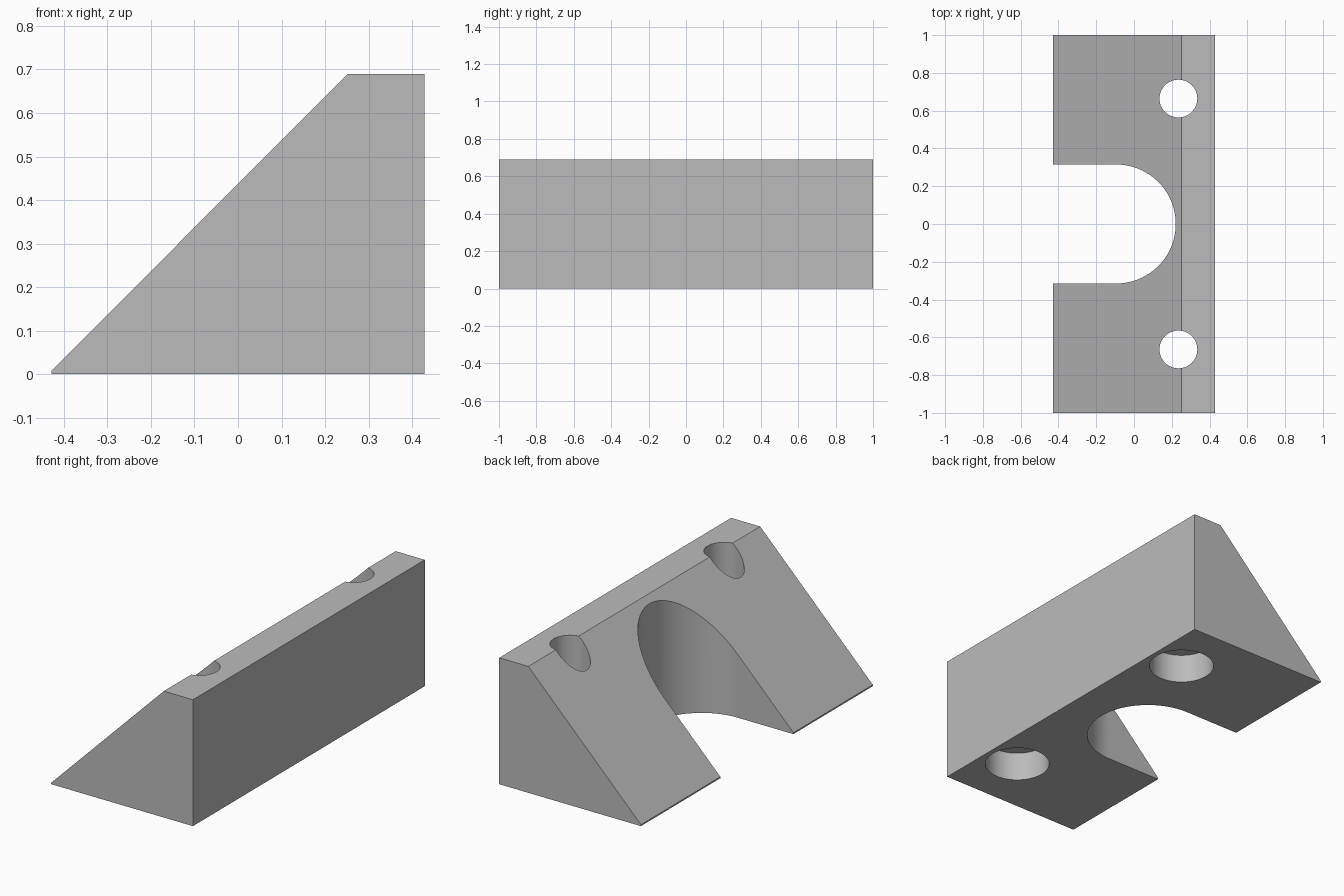
import bpy, bmesh, math

cube = bpy.data.objects.get("Cube")
if cube:
    bpy.data.objects.remove(cube, do_unlink=True)

HALF_X, HEIGHT = 0.428, 0.69
HOLE_X, HOLE_Y = 0.235, 0.664

grey = bpy.data.materials.new("plain grey")
grey.use_nodes = True
colour = (0.5, 0.5, 0.5, 1)
grey.diffuse_color = colour
grey.node_tree.nodes["Principled BSDF"].inputs["Base Color"].default_value = colour


def prism(name, points, offset):
    """Extrude a closed outline along offset."""
    bm = bmesh.new()
    face = bm.faces.new([bm.verts.new(p) for p in points])
    new = bmesh.ops.extrude_face_region(bm, geom=[face])["geom"]
    bmesh.ops.translate(bm, vec=offset,
                        verts=[v for v in new if isinstance(v, bmesh.types.BMVert)])
    bmesh.ops.recalc_face_normals(bm, faces=bm.faces)
    mesh = bpy.data.meshes.new(name)
    bm.to_mesh(mesh)
    bm.free()
    mesh.materials.append(grey)
    obj = bpy.data.objects.new(name, mesh)
    bpy.context.collection.objects.link(obj)
    return obj


def arc(cx, cy, z, radius, start, sweep, steps):
    angles = [start + sweep * i / steps for i in range(steps)]
    return [(cx + radius * math.cos(a), cy + radius * math.sin(a), z) for a in angles]


# Wedge block with a narrow flat top and a thin lip at the toe
profile = [(-HALF_X, 0), (HALF_X, 0), (HALF_X, HEIGHT), (0.252, HEIGHT), (-HALF_X, 0.008)]
block = prism("wedge_block", [(x, -1, z) for x, z in profile], (0, 2, 0))

# Round-ended slot through the sloped side
slot = [(-1, -0.315, -0.1)] + arc(-0.094, 0, -0.1, 0.315, -math.pi / 2, math.pi, 48)
slot += [(-0.094, 0.315, -0.1), (-1, 0.315, -0.1)]
cutters = [prism("slot_cutter", slot, (0, 0, 1))]

# Bolt holes, each with a wider counterbore underneath
for side in (-1, 1):
    for name, radius, depth in (("bolt_hole_cutter", 0.1, 1), ("counterbore_cutter", 0.166, 0.26)):
        ring = arc(HOLE_X, side * HOLE_Y, -0.1, radius, 0, 2 * math.pi, 64)
        cutters.append(prism(name, ring, (0, 0, depth)))

bpy.ops.object.select_all(action="DESELECT")
block.select_set(True)
bpy.context.view_layer.objects.active = block
for cutter in cutters:
    cut = block.modifiers.new(cutter.name, "BOOLEAN")
    cut.operation = "DIFFERENCE"
    cut.solver = "EXACT"
    cut.object = cutter
    bpy.ops.object.modifier_apply(modifier=cut.name)
for cutter in cutters:
    bpy.data.objects.remove(cutter, do_unlink=True)

# Smooth the bores, keep the block edges crisp
bpy.ops.object.shade_smooth_by_angle(angle=math.radians(20))
